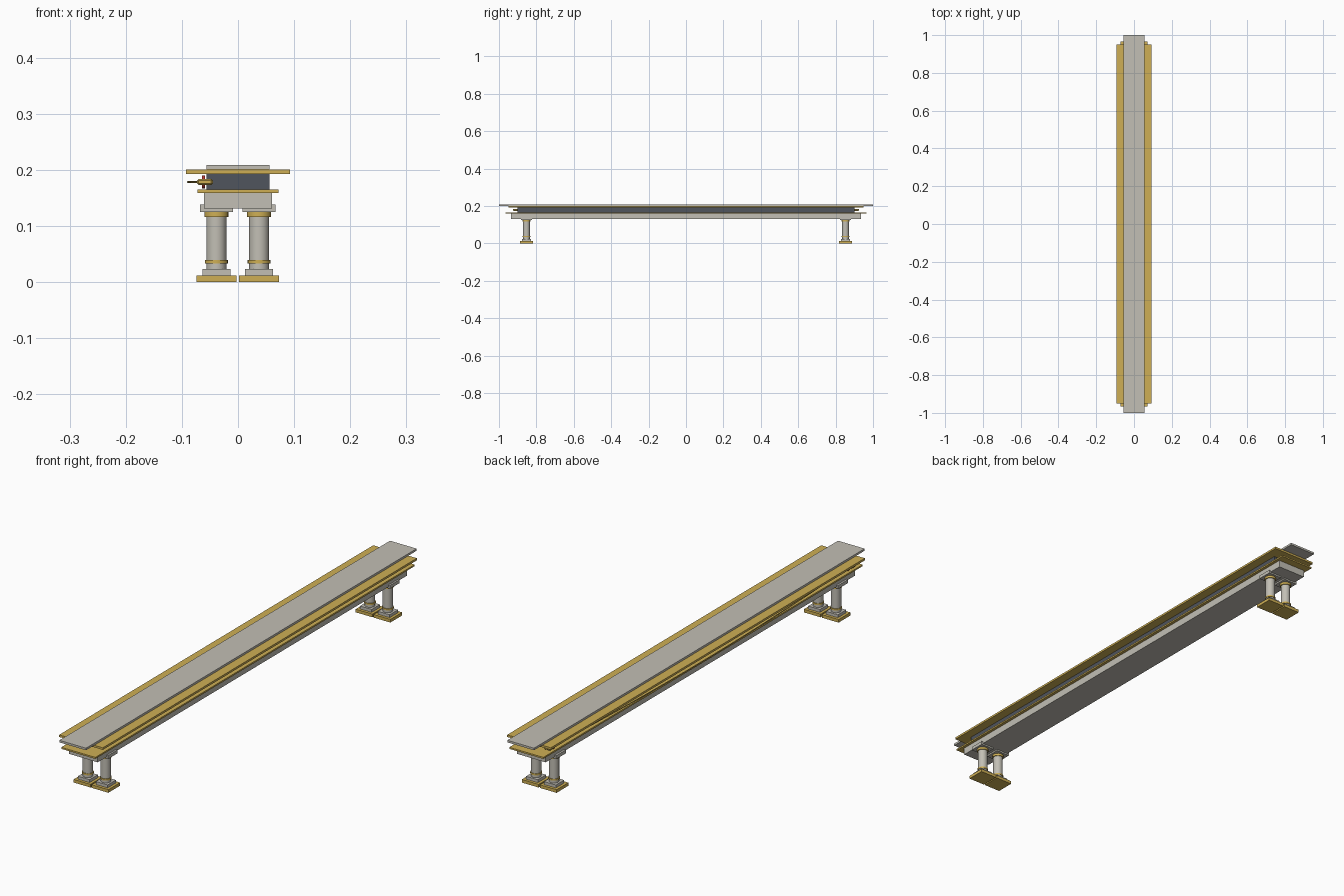
import bpy
import math

if "Cube" in bpy.data.objects:
    bpy.data.objects.remove(bpy.data.objects["Cube"])


def material(name, rgb):
    mat = bpy.data.materials.new(name)
    mat.use_nodes = True
    mat.diffuse_color = (*rgb, 1)
    mat.node_tree.nodes["Principled BSDF"].inputs["Base Color"].default_value = (*rgb, 1)
    return mat


gold = material("gold", (0.62, 0.43, 0.09))
stone = material("pale stone", (0.54, 0.52, 0.46))
slate = material("slate", (0.08, 0.09, 0.11))
red = material("red", (0.5, 0.04, 0.03))


def finish(name, mat):
    obj = bpy.context.object
    obj.name = name
    obj.data.materials.append(mat)
    return obj


def block(name, mat, width, length, bottom, top, x=0, y=0):
    bpy.ops.mesh.primitive_cube_add(size=1, location=(x, y, (bottom + top) / 2))
    obj = finish(name, mat)
    obj.scale = (width, length, top - bottom)
    bpy.ops.object.transform_apply(location=False, rotation=False, scale=True)
    return obj


def drum(name, mat, radius, bottom, top, x, y):
    bpy.ops.mesh.primitive_cylinder_add(vertices=20, radius=radius, depth=top - bottom,
                                        location=(x, y, (bottom + top) / 2))
    finish(name, mat)
    bpy.ops.object.shade_smooth_by_angle(angle=math.radians(35))


# Stacked horizontal layers of the entablature
block("main_beam", stone, 0.121, 1.87, 0.131, 0.16)
block("lower_gold_ledge", gold, 0.144, 1.932, 0.159, 0.165)
block("frieze", slate, 0.113, 1.8, 0.165, 0.193)
block("upper_gold_ledge", gold, 0.185, 1.9, 0.193, 0.201)
block("top_slab", stone, 0.113, 2.0, 0.201, 0.209)

# A pair of columns under each end
for end, y in (("front", -0.853), ("back", 0.853)):
    for side, x in (("right", -0.0385), ("left", 0.0375)):
        tag = f"{end}_{side}"
        block(f"{tag}_base_plate", gold, 0.071, 0.071, 0, 0.012, x, y)
        block(f"{tag}_plinth", stone, 0.05, 0.05, 0.012, 0.023, x, y)
        drum(f"{tag}_column", stone, 0.018, 0.023, 0.125, x, y)
        drum(f"{tag}_lower_ring", gold, 0.0205, 0.033, 0.039, x, y)
        drum(f"{tag}_upper_collar", gold, 0.0215, 0.116, 0.125, x, y)
        block(f"{tag}_capital", stone, 0.059, 0.059, 0.125, 0.138, x, y)

# Slim bowed rail on the right side, with end knobs and red discs
rail_z = 0.1785
curve = bpy.data.curves.new("side_rail", "CURVE")
curve.dimensions = "3D"
curve.bevel_depth = 0.002
curve.bevel_resolution = 1
spline = curve.splines.new("POLY")
steps = 24
spline.points.add(steps)
for i, point in enumerate(spline.points):
    t = 2 * i / steps - 1
    point.co = (-0.089 + 0.03 * t * t, 0.91 * t, rail_z, 1)
rail = bpy.data.objects.new("side_rail", curve)
bpy.context.collection.objects.link(rail)
curve.materials.append(gold)

for end, s in (("front", -1), ("back", 1)):
    knob = block(f"{end}_rail_knob", gold, 0.028, 0.03, 0.173, 0.184, -0.059, s * 0.91)
    bevel = knob.modifiers.new("Bevel", "BEVEL")
    bevel.width = 0.003
    bevel.segments = 1
    bpy.ops.mesh.primitive_cylinder_add(vertices=16, radius=0.0115, depth=0.005,
                                        location=(-0.0615, s * 0.89, rail_z),
                                        rotation=(0, math.pi / 2, 0))
    finish(f"{end}_rail_disc", red)
